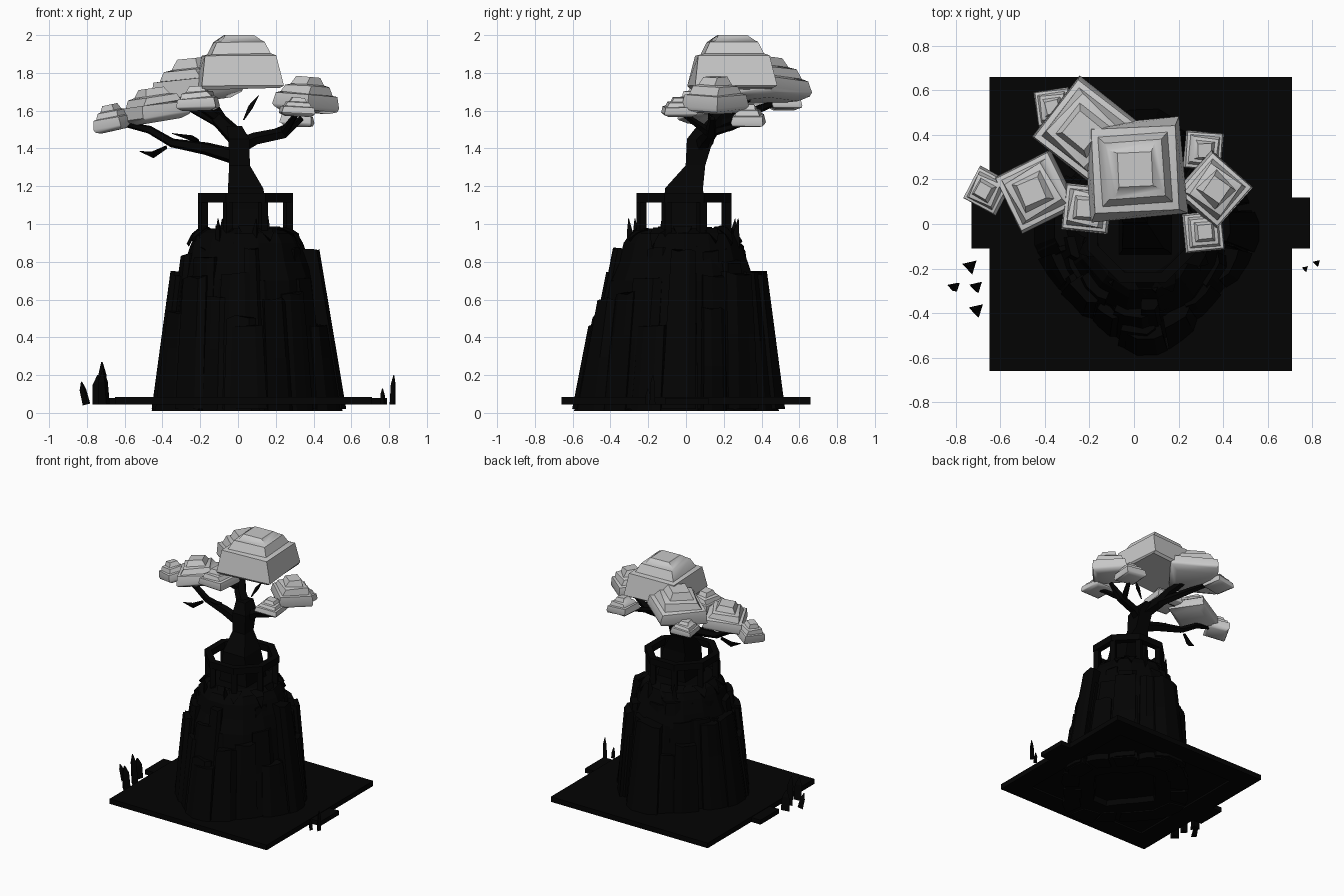
import bpy, bmesh, math, random
from mathutils import Vector, Matrix

random.seed(7)
old = bpy.data.objects.get("Cube")
if old:
    bpy.data.objects.remove(old, do_unlink=True)


def material(name, value):
    m = bpy.data.materials.new(name)
    m.use_nodes = True
    col = (value, value, value, 1)
    m.diffuse_color = col
    m.node_tree.nodes["Principled BSDF"].inputs["Base Color"].default_value = col
    return m


BLACK = material("charcoal black", 0.001)
GREY = material("pale grey", 0.58)


def loft(bm, rings, cap_start=True, cap_end=True):
    """Skin a list of rings that all have the same number of points."""
    rows = [[bm.verts.new(p) for p in ring] for ring in rings]
    n = len(rows[0])
    for low, high in zip(rows, rows[1:]):
        for i in range(n):
            j = (i + 1) % n
            bm.faces.new((low[i], low[j], high[j], high[i]))
    if cap_start:
        bm.faces.new(rows[0][::-1])
    if cap_end:
        bm.faces.new(rows[-1])


def finish(name, bm, mat, smooth=False):
    bmesh.ops.recalc_face_normals(bm, faces=bm.faces)
    mesh = bpy.data.meshes.new(name)
    bm.to_mesh(mesh)
    bm.free()
    mesh.materials.append(mat)
    ob = bpy.data.objects.new(name, mesh)
    bpy.context.collection.objects.link(ob)
    if smooth:
        bpy.ops.object.select_all(action="DESELECT")
        ob.select_set(True)
        bpy.context.view_layer.objects.active = ob
        bpy.ops.object.shade_smooth_by_angle(angle=math.radians(40))


def rect(x, y, hx, hy, z):
    return [(x - hx, y - hy, z), (x + hx, y - hy, z), (x + hx, y + hy, z), (x - hx, y + hy, z)]


def tube(bm, path, sides=6):
    """Tapered limb along points of (x, y, z, radius)."""
    pts = [Vector(p[:3]) for p in path]
    rings = []
    for i, p in enumerate(pts):
        d = (pts[min(i + 1, len(pts) - 1)] - pts[max(i - 1, 0)]).normalized()
        side = d.cross(Vector((0.3, 1, 0.2))).normalized()
        up = side.cross(d)
        rings.append([p + path[i][3] * (side * math.cos(t) + up * math.sin(t))
                      for t in (math.tau * k / sides for k in range(sides))])
    loft(bm, rings)


def jit(a):
    return random.uniform(-a, a)


# Ground slab, recessed underneath, with a side tab left and right
bm = bmesh.new()
loft(bm, [rect(0.03, 0, hx, hy, z) for hx, hy, z in
          ((0.52, 0.5, 0.06), (0.52, 0.5, 0.045), (0.68, 0.66, 0.045), (0.68, 0.66, 0.085))])
for x in (-0.685, 0.745):
    loft(bm, [rect(x, 0.005, 0.045, 0.115, z) for z in (0.045, 0.08)])
finish("ground_slab", bm, BLACK)


# Rock envelope: the pillar narrows and drifts as it rises, with cut-off corners at the foot
def rock_point(angle, inset, z):
    corner = 0.13 * max(0, 1 - z / 0.85) * math.sin(2 * angle) ** 2
    r = (0.535 - 0.16 * z) * (1 - corner) - inset
    return Vector((0.055 - 0.015 * z + r * 0.97 * math.cos(angle),
                   -0.04 + 0.03 * z + r * 1.05 * math.sin(angle), z))


# Rock core, hollow underneath
bm = bmesh.new()
profile = [(0.3, 0.3), (0.25, 0.02), (0.06, 0.02), (0.05, 0.7), (0.07, 0.8),
           (0.09, 0.9), (0.11, 0.95), (0.17, 0.975)]
loft(bm, [[rock_point(math.tau * k / 14, inset + jit(0.012), z) for k in range(14)]
          for inset, z in profile])
finish("rock_core", bm, BLACK)


def column(bm, a, w, inset, z0, z1):
    rings = []
    skew = jit(0.015)
    for z in (z0, z0 + (z1 - z0) * random.uniform(0.4, 0.7), z1):
        ring = [(a - w, inset + 0.01 + skew), (a - w * 0.4, inset), (a + w * 0.5, inset),
                (a + w, inset + 0.01 - skew), (a + w * 0.9, inset + 0.13),
                (a - w * 0.9, inset + 0.13)]
        tilt = 0.012 if z == z1 else 0
        rings.append([rock_point(t, i, z + jit(tilt)) for t, i in ring])
        w *= 0.96
    loft(bm, rings)


# Rock columns in three tiers: count, inset, lowest and highest top, start height
bm = bmesh.new()
for count, inset, low, high, z0 in ((16, 0.0, 0.46, 0.74, 0.01),
                                    (14, 0.03, 0.7, 0.82, 0.02),
                                    (13, 0.075, 0.84, 0.94, 0.4)):
    for k in range(count):
        a = math.tau * (k + jit(0.2)) / count
        column(bm, a, math.pi / count * random.uniform(0.75, 1.1),
               inset + random.uniform(0, 0.025), z0, random.uniform(low, high))
# Large shoulders: direction in degrees, half width, inset, top
for deg, w, inset, top in ((0, 0.17, -0.005, 0.86), (90, 0.28, -0.012, 0.74),
                           (180, 0.22, 0, 0.74), (195, 0.16, 0.045, 0.84),
                           (45, 0.2, -0.005, 0.74), (225, 0.2, 0, 0.72),
                           (270, 0.2, -0.008, 0.46), (262, 0.25, 0.03, 0.74),
                           (275, 0.13, 0.04, 0.87)):
    column(bm, math.radians(deg), w, inset, 0.02, top)
finish("rock_columns", bm, BLACK)

# Drooping leaves around the rim
bm = bmesh.new()
hub = Vector((0.04, -0.01, 0))
for k in range(12):
    a = math.tau * (k + jit(0.3)) / 12
    out, side = Vector((math.cos(a), math.sin(a), 0)), Vector((-math.sin(a), math.cos(a), 0))
    reach, drop = random.uniform(0.29, 0.34), random.uniform(0.88, 0.93)
    rings = []
    for r, z, w in ((0.18, 0.95, 0.04), (0.24, 0.98 + jit(0.015), 0.05),
                    (reach - 0.03, 0.95, 0.03), (reach, drop, 0.003)):
        p = hub + out * r
        rings.append([p + side * w + Vector((0, 0, z)), p - side * w + Vector((0, 0, z)),
                      p - out * 0.012 + Vector((0, 0, z - 0.015))])
    loft(bm, rings)
# Upright blades
for a in (1.3, 2.0, 4.2, 4.9):
    p = hub + 0.29 * Vector((math.cos(a), math.sin(a), 0))
    tube(bm, [(p.x, p.y, 0.86, 0.02), (p.x, p.y, 0.96, 0.018),
              (p.x * 1.03, p.y * 1.03, 1.03, 0.002)], 3)
finish("rim_leaves", bm, BLACK)


# Eight-sided railing
def octagon(apothem, z):
    r = apothem / math.cos(math.pi / 8)
    return [hub + Vector((r * math.cos(t), r * math.sin(t), z))
            for t in (math.tau * (k + 0.5) / 8 for k in range(8))]


bm = bmesh.new()
loft(bm, [octagon(r, z) for r, z in ((0.205, 1.115), (0.252, 1.115), (0.252, 1.165),
                                     (0.205, 1.165), (0.205, 1.115))], False, False)
for p in octagon(0.225, 0):
    tube(bm, [(p.x, p.y, 0.9, 0.028), (p.x, p.y, 1.13, 0.028)], 4)
finish("railing", bm, BLACK)

# Four-sided trunk: centre, half widths, height
bm = bmesh.new()
loft(bm, [rect(*r) for r in ((0.052, -0.015, 0.125, 0.13, 0.92), (0.05, -0.012, 0.105, 0.11, 1.08),
                             (0.04, -0.01, 0.093, 0.1, 1.19), (0.008, 0.05, 0.055, 0.052, 1.31),
                             (0.005, 0.075, 0.055, 0.07, 1.45), (-0.02, 0.11, 0.04, 0.05, 1.52))])
finish("trunk", bm, BLACK)

# Branches and hanging leaves
branches = {
    "left_up": [(0.02, 0.08, 1.43, 0.055), (-0.1, 0.17, 1.55, 0.042), (-0.14, 0.24, 1.62, 0.035),
                (-0.2, 0.38, 1.69, 0.015)],
    "back": [(-0.08, 0.16, 1.53, 0.035), (-0.22, 0.36, 1.6, 0.025), (-0.35, 0.52, 1.66, 0.012)],
    "right": [(0.01, 0.08, 1.41, 0.045), (0.09, 0.1, 1.45, 0.035), (0.24, 0.13, 1.48, 0.033),
              (0.34, 0.14, 1.56, 0.015)],
    "right_back": [(0.2, 0.12, 1.48, 0.025), (0.31, 0.33, 1.54, 0.012)],
    "right_front": [(0.24, 0.13, 1.48, 0.025), (0.32, -0.04, 1.6, 0.012)],
    "low_left": [(0.01, 0.06, 1.35, 0.045), (-0.17, 0.09, 1.4, 0.035), (-0.35, 0.12, 1.43, 0.025),
                 (-0.47, 0.14, 1.5, 0.022), (-0.65, 0.15, 1.54, 0.012)],
    "left_front": [(-0.1, 0.18, 1.56, 0.03), (-0.2, 0.12, 1.62, 0.022), (-0.4, 0.14, 1.6, 0.012)],
    "leaf_low": [(-0.38, 0.11, 1.41, 0.012), (-0.45, 0.08, 1.37, 0.022), (-0.52, 0.06, 1.385, 0.002)],
    "leaf_mid": [(-0.21, 0.1, 1.44, 0.01), (-0.24, 0.06, 1.455, 0.018), (-0.35, 0.04, 1.48, 0.002)],
    "leaf_top": [(0.03, 0.12, 1.55, 0.004), (0.07, 0.13, 1.62, 0.016), (0.11, 0.14, 1.68, 0.002)],
}
for name, path in branches.items():
    bm = bmesh.new()
    tube(bm, path, 3 if "leaf" in name else 5)
    finish(name + "_branch", bm, BLACK)

# Foliage: stepped square pads; x, y, z, half size, height, turn, sideways tilt
BIG = [(0.97, 0), (1.03, 0.06), (0.89, 0.62), (0.74, 0.65), (0.6, 0.87), (0.5, 0.9), (0.36, 1)]
SMALL = [(0.7, 0), (0.95, 0.1), (1.0, 0.18), (0.92, 0.5), (0.78, 0.53), (0.67, 0.74),
         (0.5, 0.78), (0.36, 1)]
pads = {
    "crown": (0.005, 0.245, 1.715, 0.212, 0.285, 4, 0),
    "back_left": (-0.21, 0.42, 1.65, 0.176, 0.23, 53, -6),
    "mid_left": (-0.435, 0.145, 1.54, 0.142, 0.18, 27, -8),
    "far_left": (-0.65, 0.15, 1.495, 0.083, 0.14, -28, -12),
    "right": (0.355, 0.155, 1.59, 0.126, 0.19, -41, 5),
    "right_back": (0.31, 0.33, 1.515, 0.085, 0.12, -4, 4),
    "right_front": (0.31, -0.035, 1.57, 0.088, 0.1, 5, 5),
    "left_front": (-0.21, 0.07, 1.6, 0.105, 0.13, -6, -4),
    "far_back": (-0.36, 0.525, 1.605, 0.08, 0.1, 8, -4),
}
for name, (x, y, z, size, height, turn, tilt) in pads.items():
    bm = bmesh.new()
    place = (Matrix.Translation((x, y, z)) @ Matrix.Rotation(math.radians(tilt), 4, "Y")
             @ Matrix.Rotation(math.radians(turn), 4, "Z"))
    rings = []
    for s, h in (BIG if name == "crown" else SMALL):
        twist = jit(0.13) if s < 0.7 else jit(0.03)
        lean = jit(0.05) * (h < 0.9)
        reach = s * size * math.sqrt(2)
        rings.append([place @ Vector((reach * math.cos(t + twist), reach * math.sin(t + twist),
                                      h * height + lean * reach * math.cos(t)))
                      for t in (math.pi / 4 + math.pi / 2 * k for k in range(4))])
    loft(bm, rings)
    finish(name + "_foliage", bm, GREY, smooth=True)

# Loose shards beside the slab: x, y, height, radius, lean
bm = bmesh.new()
for x, y, top, r, lean in ((-0.735, -0.19, 0.2, 0.038, 0.005), (-0.8, -0.28, 0.165, 0.024, 0.028),
                           (-0.705, -0.28, 0.27, 0.03, 0.015), (-0.705, -0.385, 0.22, 0.036, 0.01),
                           (0.77, -0.2, 0.13, 0.016, 0.005), (0.82, -0.175, 0.2, 0.018, -0.005)):
    tube(bm, [(x, y, 0.045, r), (x - lean * 0.7, y, top * 0.75, r * 0.85),
              (x - lean, y, top, r * 0.15)], 3)
finish("loose_shards", bm, BLACK)
